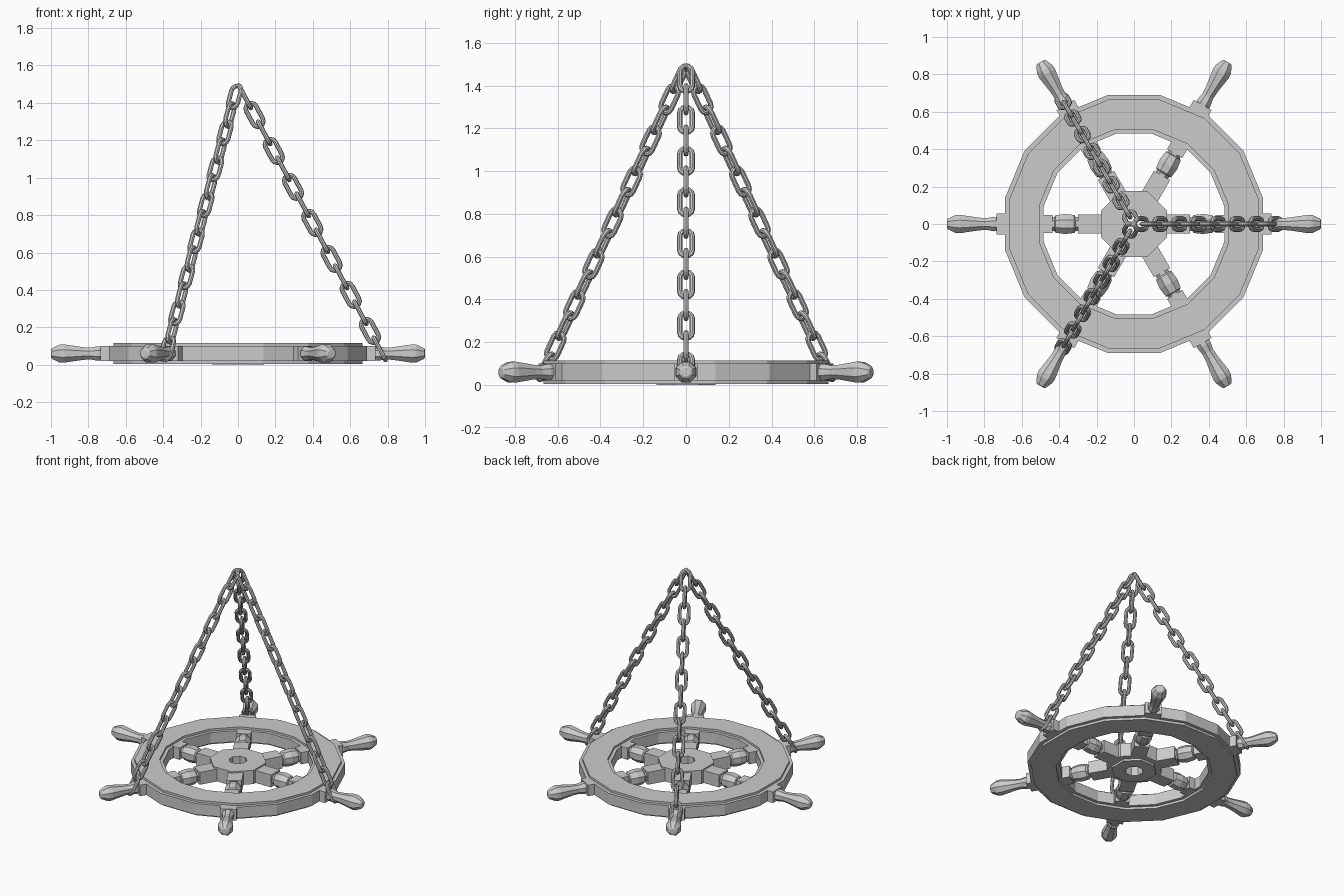
import bpy, bmesh
from math import pi, sin, cos
from mathutils import Matrix, Vector

if "Cube" in bpy.data.objects:
    bpy.data.objects.remove(bpy.data.objects["Cube"])

MID = 0.06  # height of the spoke axis


def finish(name, bm, mat=None):
    bmesh.ops.remove_doubles(bm, verts=bm.verts, dist=1e-5)
    bmesh.ops.recalc_face_normals(bm, faces=bm.faces)
    me = bpy.data.meshes.new(name)
    bm.to_mesh(me)
    bm.free()
    ob = bpy.data.objects.new(name, me)
    bpy.context.collection.objects.link(ob)
    if mat is not None:
        ob.matrix_world = mat
    return ob


def skin(bm, rings, wrap):
    # join rings of points, each a closed loop
    vs = [[bm.verts.new(p) for p in r] for r in rings]
    n, m = len(vs), len(vs[0])
    for i in range(n if wrap else n - 1):
        a, b = vs[i], vs[(i + 1) % n]
        for j in range(m):
            k = (j + 1) % m
            bm.faces.new((a[j], a[k], b[k], b[j]))
    return vs


def lathe(name, profile, sides):
    # closed (radius, z) outline turned about z, flats facing the axes
    bm = bmesh.new()
    angs = [2 * pi * (i + 0.5) / sides for i in range(sides)]
    skin(bm, [[(r * cos(a), r * sin(a), z) for r, z in profile] for a in angs], True)
    return finish(name, bm)


def turned(bm, profile, sides=8):
    # capped (x, radius) profile turned about the spoke axis
    angs = [2 * pi * (i + 0.5) / sides for i in range(sides)]
    vs = skin(bm, [[(x, r * cos(a), r * sin(a)) for a in angs] for x, r in profile], False)
    bm.faces.new(vs[0])
    bm.faces.new(vs[-1])


def block(bm, x0, x1, w, h):
    m = Matrix.Translation(((x0 + x1) / 2, 0, 0)) @ Matrix.Diagonal((x1 - x0, w, h, 1))
    bmesh.ops.create_cube(bm, size=1, matrix=m)


# stepped rim
lathe("rim", [(0.515, 0.115), (0.68, 0.115), (0.68, 0.1), (0.704, 0.1),
              (0.704, 0.02), (0.68, 0.02), (0.68, 0.004), (0.515, 0.004),
              (0.515, 0.02), (0.492, 0.02), (0.492, 0.1), (0.515, 0.1)], 16)

# hub with bore and lower boss
lathe("hub", [(0.06, 0.115), (0.19, 0.115), (0.19, 0.015), (0.15, 0.015),
              (0.15, 0.0), (0.06, 0.0)], 8)

# six spokes with handles
for i in range(6):
    mat = Matrix.Rotation(i * pi / 3, 4, 'Z') @ Matrix.Translation((0, 0, MID))
    bm = bmesh.new()
    block(bm, 0.14, 0.30, 0.10, 0.09)
    turned(bm, [(0.295, 0.04), (0.312, 0.042), (0.32, 0.052), (0.37, 0.058),
                (0.42, 0.05), (0.425, 0.04), (0.445, 0.04)])
    block(bm, 0.435, 0.50, 0.095, 0.085)
    block(bm, 0.67, 0.735, 0.11, 0.08)
    finish("spoke_%d" % i, bm, mat)
    bm = bmesh.new()
    turned(bm, [(0.73, 0.04), (0.75, 0.042), (0.79, 0.034), (0.83, 0.037),
                (0.93, 0.053), (0.955, 0.051), (0.995, 0.031), (1.0, 0.022)])
    finish("handle_%d" % i, bm, mat)

# one chain link: oval path along x, width along y
WIRE, HALF_LEN, HALF_W = 0.0125, 0.08, 0.042
R = HALF_W - WIRE
S = HALF_LEN - HALF_W


def link_mesh():
    bm = bmesh.new()
    rings = []
    for end in (0, 1):
        for k in range(7):
            a = -pi / 2 + pi * k / 6 + end * pi
            out = Vector((cos(a), sin(a), 0))
            c = Vector((-S if end else S, 0, 0)) + out * R
            rings.append([c + out * WIRE * cos(t) + Vector((0, 0, WIRE * sin(t)))
                          for t in (2 * pi * j / 8 for j in range(8))])
    skin(bm, rings, True)
    return bm


# three chains of alternating links from the peak to the handles
top, bottom, count = Vector((0.037, 0, 1.432)), Vector((0.757, 0, 0.085)), 15
d = (bottom - top).normalized()
side = Vector((0, 1, 0))
nrm = d.cross(side)
for c in range(3):
    spin = Matrix.Rotation(c * 2 * pi / 3, 4, 'Z')
    for i in range(count):
        p = top.lerp(bottom, i / (count - 1))
        y, z = (side, nrm) if i % 2 == 0 else (nrm, -side)
        m = Matrix((d, y, z)).transposed().to_4x4()
        ob = finish("chain_%d_link_%d" % (c, i), link_mesh(),
                    spin @ Matrix.Translation(p) @ m)
